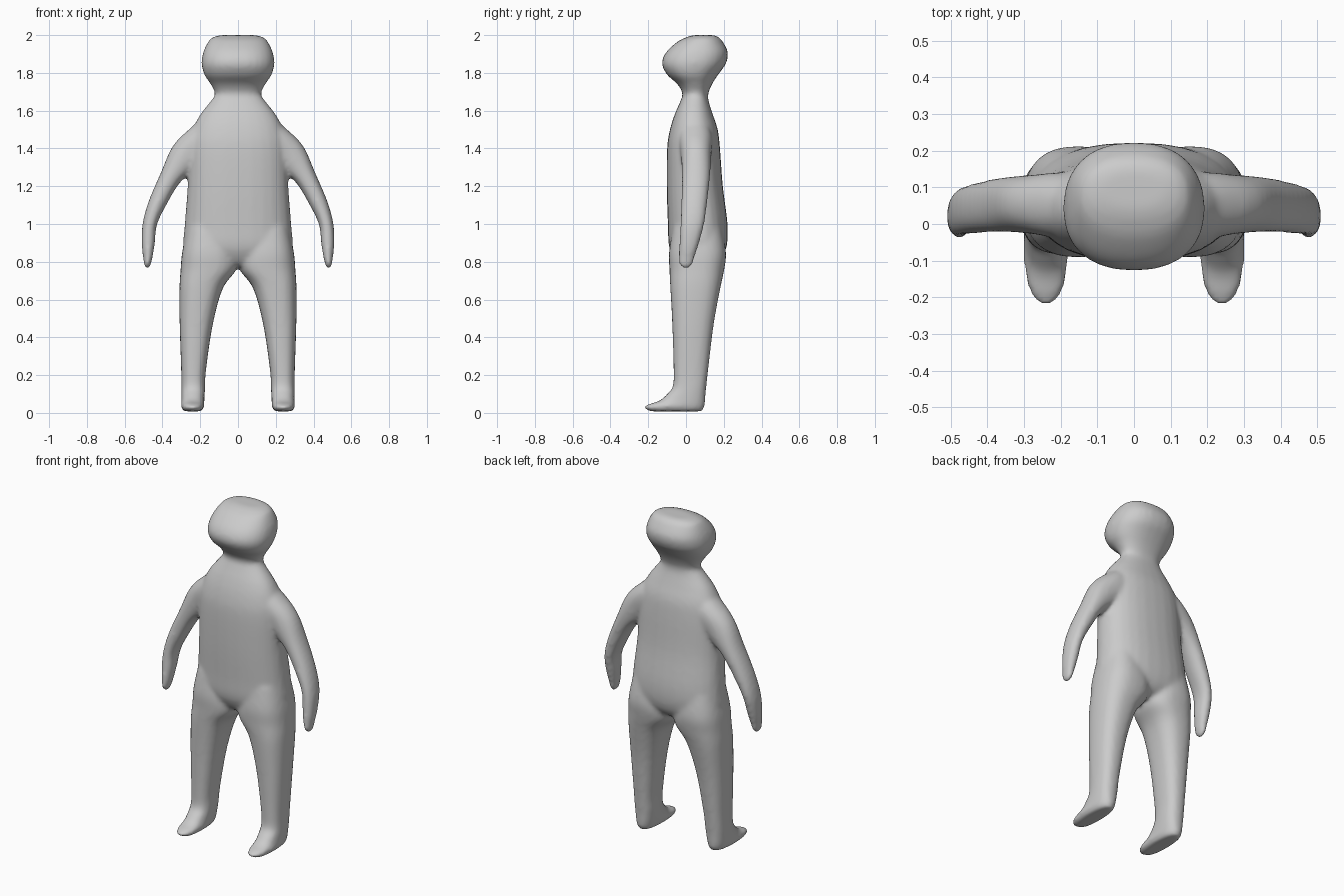
import bpy, bmesh
from math import cos, sin, tau, radians

SIDES, STEPS = 28, 4


def catmull(a, b, c, d, t):
    return [0.5 * (2 * q + (r - p) * t + (2 * p - 5 * q + 4 * r - s) * t ** 2
                   + (3 * q - p - 3 * r + s) * t ** 3) for p, q, r, s in zip(a, b, c, d)]


def loft(bm, rows, power=2.3, flip=1):
    """Closed skin over rings: z, centre x, half width, front y, back y, tilt."""
    smooth = []
    for i in range(len(rows) - 1):
        quad = [rows[max(0, min(len(rows) - 1, i + k))] for k in (-1, 0, 1, 2)]
        smooth += [catmull(*quad, s / STEPS) for s in range(STEPS)]
    smooth.append(rows[-1])
    rings = []
    for z, cx, w, y0, y1, tilt in smooth:
        ring = []
        for k in range(SIDES):
            a = tau * k / SIDES
            c, s = cos(a), sin(a)
            u = w * abs(c) ** (2 / power) * (1 if c > 0 else -1)
            v = (y1 - y0) / 2 * abs(s) ** (2 / power) * (1 if s > 0 else -1)
            ring.append(bm.verts.new((flip * (cx + u * cos(radians(tilt))),
                                      (y0 + y1) / 2 + v, z + u * sin(radians(tilt)))))
        rings.append(ring)
    for r0, r1 in zip(rings, rings[1:]):
        for k in range(SIDES):
            n = (k + 1) % SIDES
            bm.faces.new((r0[k], r0[n], r1[n], r1[k]))
    bm.faces.new(rings[0])
    bm.faces.new(rings[-1])


# z, half width, front y, back y
trunk = [(2.0, .09, .04, .15), (1.988, .135, 0, .175), (1.965, .158, -.045, .195),
         (1.91, .184, -.105, .222), (1.85, .193, -.128, .212), (1.79, .178, -.10, .17),
         (1.74, .145, -.045, .138), (1.69, .122, -.018, .118), (1.65, .145, -.03, .12),
         (1.58, .20, -.06, .142), (1.5, .24, -.085, .168), (1.4, .26, -.10, .18),
         (1.2, .267, -.102, .195), (1.0, .282, -.096, .22), (.88, .288, -.09, .215),
         (.81, .24, -.06, .18), (.78, .15, -.03, .12)]

# z, centre x, half width, front y, back y
leg = [(.98, .15, .12, -.07, .19), (.85, .152, .144, -.09, .212), (.76, .156, .148, -.088, .203),
       (.66, .195, .115, -.083, .182), (.47, .221, .088, -.073, .147),
       (.23, .235, .066, -.066, .118), (.14, .237, .063, -.07, .108),
       (.10, .238, .062, -.10, .104), (.065, .239, .061, -.14, .102),
       (.045, .24, .061, -.20, .10), (.028, .24, .06, -.224, .097), (.008, .24, .045, -.19, .085)]

# z, centre x, half width, front y, back y, tilt
arm = [(1.54, .09, .08, -.03, .11, 40), (1.45, .18, .092, -.04, .14, 40),
       (1.36, .273, .09, -.027, .134, 38), (1.25, .355, .058, -.022, .127, 28),
       (1.11, .427, .047, -.025, .112, 18), (1.0, .467, .038, -.03, .097, 8),
       (.9, .475, .035, -.036, .07, 0), (.82, .477, .025, -.038, .045, -8),
       (.785, .479, .018, -.036, .034, -8), (.766, .479, .01, -.02, .02, -8)]

# Head, trunk, arms and legs as overlapping closed skins
bm = bmesh.new()
loft(bm, [(z, 0, w, y0, y1, 0) for z, w, y0, y1 in trunk])
for side in (1, -1):
    loft(bm, [(*row, 0) for row in leg], 2.5, side)
    loft(bm, arm, 2.2, side)
bmesh.ops.recalc_face_normals(bm, faces=bm.faces)
mesh = bpy.data.meshes.new("figure_body")
bm.to_mesh(mesh)
bm.free()
body = bpy.data.objects.new("figure_body", mesh)
bpy.context.collection.objects.link(body)

# Fuse into one skin and soften the joins
fuse = body.modifiers.new("fuse", 'REMESH')
fuse.mode = 'VOXEL'
fuse.voxel_size = .012
fuse.use_smooth_shade = True
soften = body.modifiers.new("soften", 'SMOOTH')
soften.factor = .5
soften.iterations = 8
